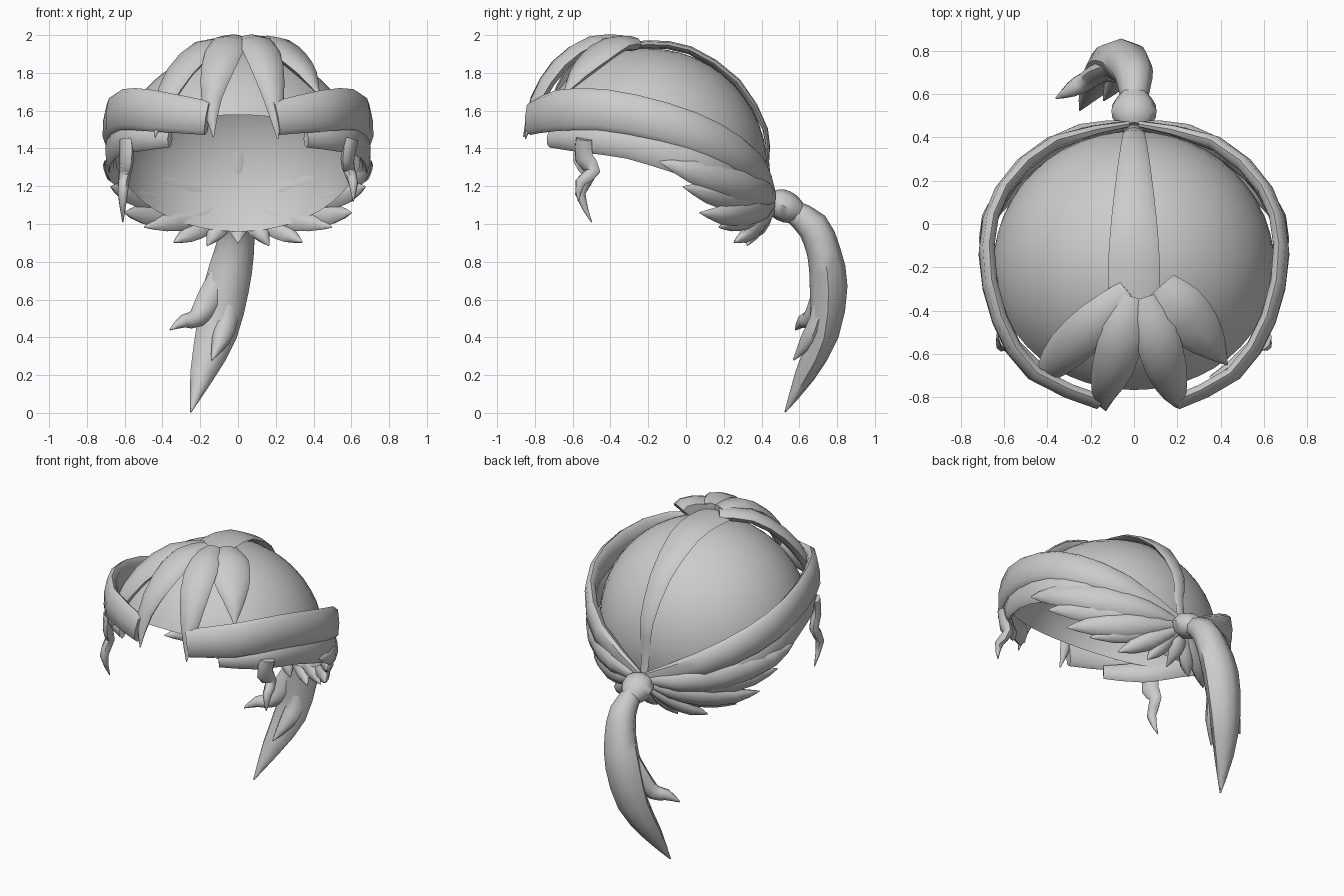
import bpy, bmesh, math
from mathutils import Vector

if "Cube" in bpy.data.objects:
    bpy.data.objects.remove(bpy.data.objects["Cube"])

CENTRE = Vector((0, -0.2, 1.3))
RADII = Vector((0.65, 0.63, 0.63))
TIE = Vector((0, 0.46, 1.13))

hair = bpy.data.materials.new("hair_grey")
hair.diffuse_color = (0.6, 0.6, 0.6, 1)
hair.use_nodes = True
hair.node_tree.nodes["Principled BSDF"].inputs["Base Color"].default_value = hair.diffuse_color


def finish(name, bm, angle=50):
    bmesh.ops.recalc_face_normals(bm, faces=bm.faces)
    me = bpy.data.meshes.new(name)
    bm.to_mesh(me)
    bm.free()
    me.materials.append(hair)
    ob = bpy.data.objects.new(name, me)
    bpy.context.collection.objects.link(ob)
    bpy.ops.object.select_all(action='DESELECT')
    ob.select_set(True)
    bpy.context.view_layer.objects.active = ob
    bpy.ops.object.shade_smooth_by_angle(angle=math.radians(angle))
    return ob


def on_head(p, s):
    """Push a point onto the head ellipsoid, scaled by s."""
    d = Vector(p) - CENTRE
    k = math.sqrt(sum((d[i] / RADII[i]) ** 2 for i in range(3)))
    return CENTRE + d * (s / k)


def smooth(vals, steps=2):
    """Catmull-Rom resampling of a list of vectors."""
    out = []
    for i in range(len(vals) - 1):
        a, b, c = vals[max(i - 1, 0)], vals[i], vals[i + 1]
        d = vals[min(i + 2, len(vals) - 1)]
        for k in range(steps):
            t = k / steps
            out.append(0.5 * (2 * b + (c - a) * t + (2 * a - 5 * b + 4 * c - d) * t * t
                              + (3 * b - a - 3 * c + d) * t ** 3))
    return out + [vals[-1]]


def lock(name, pts, widths, thick, flat=1.0, normal=None, square=1.0):
    """Sweep a lens-shaped section; widths and thick are half sizes."""
    if not isinstance(thick, (list, tuple)):
        thick = [thick * min(1, w / max(widths) * 1.6) for w in widths]
    pts = smooth([Vector(p) for p in pts])
    size = smooth([Vector((w, t)) for w, t in zip(widths, thick)])
    bm = bmesh.new()
    rings = []
    for i, p in enumerate(pts):
        t = (pts[min(i + 1, len(pts) - 1)] - pts[max(i - 1, 0)]).normalized()
        n = Vector(normal) if normal else p - CENTRE
        n.z *= flat
        n = (n - t * n.dot(t)).normalized()
        side = t.cross(n)
        w, h = max(size[i].x, 0.003), max(size[i].y, 0.003)
        ring = []
        for k in range(8):
            c, s = math.cos(k * math.pi / 4), math.sin(k * math.pi / 4)
            c = math.copysign(abs(c) ** square, c)
            s = math.copysign(abs(s) ** square, s)
            ring.append(bm.verts.new(p + side * w * c + n * h * s))
        rings.append(ring)
    for a, b in zip(rings, rings[1:]):
        for k in range(8):
            bm.faces.new((a[k], a[k - 1], b[k - 1], b[k]))
    bm.faces.new(rings[0])
    bm.faces.new(rings[-1])
    return finish(name, bm)


# Scalp cap: open ellipsoid shell whose rim drops towards the back
RIM = [(-0.9, 1.6), (-0.77, 1.58), (-0.6, 1.5), (-0.3, 1.38), (0, 1.25),
       (0.2, 1.08), (0.33, 0.96), (0.6, 0.9)]


def rim_height(y):
    for (y0, z0), (y1, z1) in zip(RIM, RIM[1:]):
        if y <= y1:
            return z0 + (z1 - z0) * (y - y0) / (y1 - y0)
    return RIM[-1][1]


def cap_point(a, th):
    return CENTRE + Vector((RADII.x * math.sin(th) * math.cos(a),
                            RADII.y * math.sin(th) * math.sin(a),
                            RADII.z * math.cos(th)))


bm = bmesh.new()
N, M = 48, 16
top = bm.verts.new(cap_point(0, 0))
columns = []
for i in range(N):
    a = 2 * math.pi * i / N
    lo, hi = 0.6, 2.5
    for _ in range(30):
        mid = (lo + hi) / 2
        p = cap_point(a, mid)
        if p.z > rim_height(p.y):
            lo = mid
        else:
            hi = mid
    columns.append([bm.verts.new(cap_point(a, lo * j / M)) for j in range(1, M + 1)])
for i in range(N):
    a, b = columns[i - 1], columns[i]
    bm.faces.new((top, a[0], b[0]))
    for j in range(M - 1):
        bm.faces.new((a[j], a[j + 1], b[j + 1], b[j]))
finish("scalp_cap", bm, 60)

# Centre strip running over the crown to the tie
lock("crown_strip", [(0, -0.4, 1.93), (0, -0.2, 1.95), (0, 0.02, 1.92), (0, 0.27, 1.75),
                     (0, 0.42, 1.5), (0, 0.43, 1.33), (0, 0.45, 1.15)],
     [0.12, 0.12, 0.105, 0.075, 0.05, 0.035, 0.025], 0.022)

# Front fringe
FRINGE = {
    "fringe_outer_left": ([(-0.02, -0.32, 1.95), (-0.17, -0.45, 1.93), (-0.31, -0.58, 1.8),
                           (-0.4, -0.68, 1.62), (-0.44, -0.72, 1.46)], 0.1),
    "fringe_inner_left": ([(0, -0.34, 1.96), (-0.05, -0.5, 1.955), (-0.1, -0.67, 1.84),
                           (-0.14, -0.79, 1.66), (-0.13, -0.86, 1.46)], 0.1),
    "fringe_inner_right": ([(0.05, -0.34, 1.96), (0.1, -0.5, 1.955), (0.15, -0.67, 1.84),
                            (0.19, -0.79, 1.65), (0.21, -0.85, 1.45)], 0.1),
    "fringe_outer_right": ([(0.12, -0.29, 1.955), (0.2, -0.38, 1.95), (0.29, -0.48, 1.88),
                            (0.37, -0.57, 1.79), (0.43, -0.65, 1.68)], 0.12),
}
for name, (pts, w) in FRINGE.items():
    lock(name, pts, [w * 0.7, w, w * 0.95, w * 0.55, 0.003], 0.04)

for s, label in ((1, "right"), (-1, "left")):
    # Wide swept band round the side of the head
    x0 = 0.2 if s > 0 else 0.16
    lock("side_band_" + label,
         [(s * x0, -0.82, 1.56), (s * 0.46, -0.69, 1.6), (s * 0.62, -0.44, 1.605),
          (s * 0.68, -0.12, 1.54), (s * 0.61, 0.15, 1.44), (s * 0.38, 0.37, 1.3), (s * 0.03, 0.46, 1.15)],
         [0.09, 0.11, 0.11, 0.105, 0.1, 0.08, 0.03], 0.035, flat=0.25, square=0.7)
    # Lower band tucked underneath
    lock("lower_band_" + label,
         [(s * 0.36, -0.72, 1.45), (s * 0.55, -0.56, 1.45), (s * 0.65, -0.3, 1.43),
          (s * 0.67, -0.02, 1.36), (s * 0.56, 0.2, 1.28), (s * 0.32, 0.37, 1.2), (s * 0.03, 0.45, 1.13)],
         [0.045, 0.07, 0.085, 0.1, 0.09, 0.07, 0.03], 0.03, flat=0.3)
    # Leaf-shaped nape locks fanning out from the tie
    TIPS = [((0.71, -0.14, 1.33), 0.085, 1.09), ((0.66, -0.02, 1.2), 0.08, 1.06),
            ((0.55, 0.05, 1.08), 0.075, 1.08), ((0.44, 0.13, 1.02), 0.065, 1.05),
            ((0.3, 0.2, 0.95), 0.06, 1.08), ((0.15, 0.28, 0.92), 0.055, 1.06)]
    for i, (tip, w, k) in enumerate(TIPS):
        tip = Vector((tip[0] * s, tip[1], tip[2]))
        root = TIE + Vector((s * 0.03, 0, -0.01 * i))
        mids = [on_head(root.lerp(tip, f), k) for f in (0.25, 0.5, 0.78)]
        lock(f"nape_lock_{label}_{i + 1}", [root] + mids + [on_head(tip, 1.09)],
             [0.025, w * 0.75, w, w * 0.75, 0.003], 0.035)

# Centre nape lock
lock("nape_lock_centre", [TIE, (0, 0.43, 1.05), (0, 0.39, 0.97), (0, 0.31, 0.9)],
     [0.03, 0.06, 0.05, 0.003], 0.03)

# Curled locks in front of the ears
lock("ear_lock_right", [(0.6, -0.54, 1.45), (0.58, -0.54, 1.35), (0.59, -0.49, 1.28),
                        (0.61, -0.56, 1.22), (0.61, -0.57, 1.12)],
     [0.05, 0.055, 0.04, 0.03, 0.003], 0.03)
lock("ear_lock_left", [(-0.59, -0.54, 1.45), (-0.59, -0.55, 1.34), (-0.6, -0.51, 1.26),
                       (-0.61, -0.56, 1.16), (-0.61, -0.5, 1.01)],
     [0.05, 0.055, 0.04, 0.03, 0.003], 0.03)

# Hair tie
lock("hair_tie", [(0, 0.45, 1.125), (0, 0.49, 1.11), (0, 0.55, 1.08), (0, 0.6, 1.055)],
     [0.07, 0.1, 0.1, 0.065], [0.055, 0.08, 0.08, 0.055], normal=(0, 0, 1))

# Ponytail with two stray tips
BACK = (0, 1, 0)
lock("ponytail", [(0, 0.56, 1.07), (0, 0.67, 0.99), (-0.02, 0.73, 0.85), (-0.06, 0.755, 0.67),
                  (-0.115, 0.73, 0.42), (-0.19, 0.63, 0.2), (-0.25, 0.525, 0.005)],
     [0.06, 0.085, 0.105, 0.12, 0.11, 0.065, 0.004],
     [0.06, 0.085, 0.09, 0.1, 0.08, 0.055, 0.004], normal=BACK)
lock("ponytail_curl_left", [(-0.08, 0.73, 0.75), (-0.15, 0.7, 0.6), (-0.22, 0.66, 0.5),
                            (-0.29, 0.62, 0.485), (-0.36, 0.58, 0.44)],
     [0.06, 0.07, 0.05, 0.035, 0.004], 0.045, normal=BACK)
lock("ponytail_tip_inner", [(-0.05, 0.72, 0.65), (-0.06, 0.7, 0.5), (-0.09, 0.65, 0.39),
                            (-0.14, 0.57, 0.28)],
     [0.05, 0.06, 0.05, 0.004], 0.045, normal=BACK)
